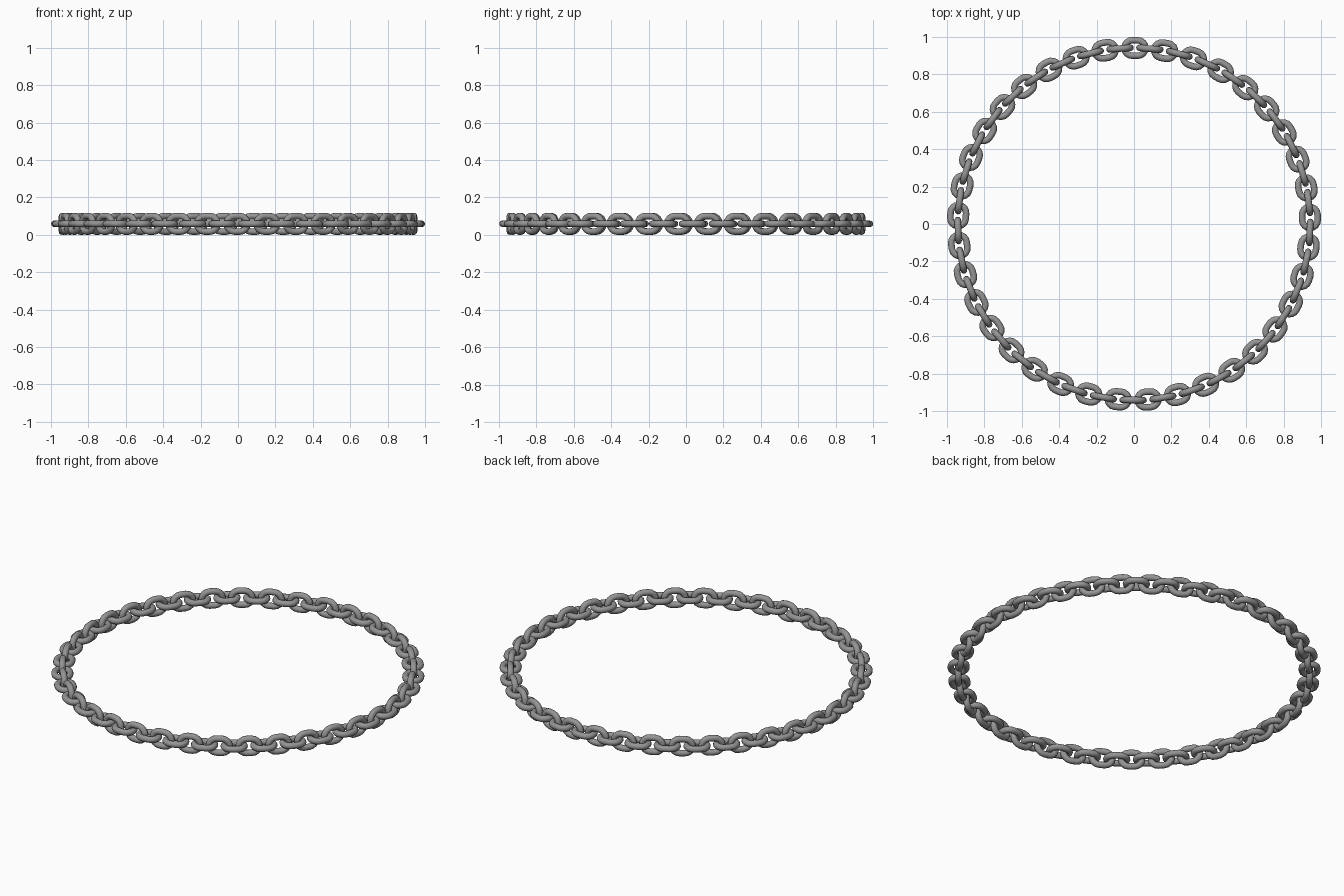
import bpy
import bmesh
from math import cos, sin, pi, radians
from mathutils import Matrix, Vector

cube = bpy.data.objects.get("Cube")
if cube:
    bpy.data.objects.remove(cube, do_unlink=True)

LINKS = 74            # alternating flat and upright links
RING = 0.941          # radius of the closed chain
HALF_WIDTH = 0.059    # outer half width of a link
WIRE = 0.0175         # wire radius
STRAIGHT = 0.0145     # half length of the straight side
ARC_STEPS, SIDES = 8, 12

# Steel colour
steel = bpy.data.materials.new("grey steel")
steel.use_nodes = True
colour = (0.3, 0.3, 0.3, 1)
steel.diffuse_color = colour
steel.node_tree.nodes["Principled BSDF"].inputs["Base Color"].default_value = colour


def link_mesh():
    """Round wire swept along a closed oval lying in the xy plane."""
    bm = bmesh.new()
    bend = HALF_WIDTH - WIRE
    rings = []
    for end in (1, -1):
        for i in range(ARC_STEPS + 1):
            a = -pi / 2 + pi * i / ARC_STEPS
            out = Vector((cos(a), sin(a), 0)) * end
            centre = Vector((end * STRAIGHT, 0, 0)) + out * bend
            ring = []
            for j in range(SIDES):
                b = 2 * pi * j / SIDES
                offset = out * cos(b) + Vector((0, 0, sin(b)))
                ring.append(bm.verts.new(centre + offset * WIRE))
            rings.append(ring)
    for i, ring in enumerate(rings):
        following = rings[(i + 1) % len(rings)]
        for j in range(SIDES):
            k = (j + 1) % SIDES
            bm.faces.new((ring[j], following[j], following[k], ring[k])).smooth = True
    bmesh.ops.recalc_face_normals(bm, faces=bm.faces)
    mesh = bpy.data.meshes.new("chain_link")
    bm.to_mesh(mesh)
    bm.free()
    mesh.materials.append(steel)
    return mesh


# Lay the links around the ring, every second one turned upright
mesh = link_mesh()
for n in range(LINKS):
    upright = n % 2
    angle = radians(89.7) + 2 * pi * n / LINKS
    name = "upright_link" if upright else "flat_link"
    link = bpy.data.objects.new(f"{name}_{n // 2 + 1}", mesh)
    bpy.context.collection.objects.link(link)
    place = Matrix.Translation((RING * cos(angle), RING * sin(angle), HALF_WIDTH))
    turn = Matrix.Rotation(angle + pi / 2, 4, "Z")
    roll = Matrix.Rotation(upright * pi / 2, 4, "X")
    link.matrix_world = place @ turn @ roll
